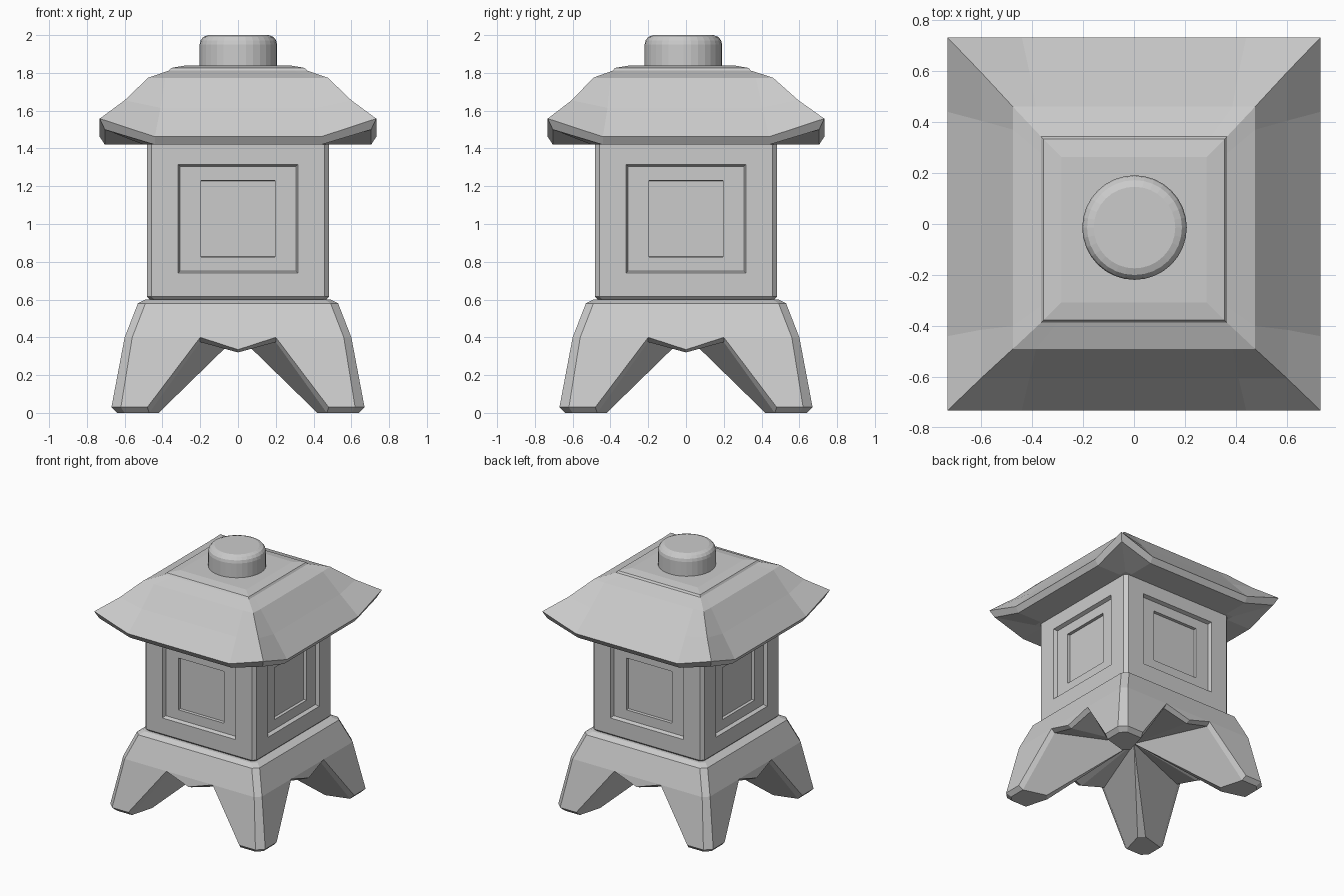
import bpy, bmesh
from math import cos, sin, pi

if "Cube" in bpy.data.objects:
    bpy.data.objects.remove(bpy.data.objects["Cube"])


def finish(name, bm):
    bmesh.ops.remove_doubles(bm, verts=bm.verts, dist=0.0005)
    bmesh.ops.recalc_face_normals(bm, faces=bm.faces)
    me = bpy.data.meshes.new(name)
    bm.to_mesh(me)
    bm.free()
    ob = bpy.data.objects.new(name, me)
    bpy.context.collection.objects.link(ob)
    return ob


def turn(p):
    return (-p[1], p[0], p[2])


def mir(p):
    return (-p[0], p[1], p[2])


def four_sided(name, faces):
    """Repeat the faces of the front side around the four sides."""
    bm = bmesh.new()
    for _ in range(4):
        for f in faces:
            bm.faces.new([bm.verts.new(p) for p in dict.fromkeys(f)])
        faces = [[turn(p) for p in f] for f in faces]
    return finish(name, bm)


def loft(name, rings):
    """Skin a list of equal-length closed rings and cap both ends."""
    bm = bmesh.new()
    vr = [[bm.verts.new(p) for p in r] for r in rings]
    n = len(rings[0])
    for a, b in zip(vr, vr[1:]):
        for i in range(n):
            j = (i + 1) % n
            bm.faces.new((a[i], a[j], b[j], b[i]))
    bm.faces.new(vr[0])
    bm.faces.new(vr[-1])
    return finish(name, bm)


def corner(p, q):
    """Chamfer face between the right end of one side and the next side."""
    return [p, q, turn(mir(q)), turn(mir(p))]


# Four-legged base: right half of the front side
top, lip, mid = (.46, -.49, .60), (.49, -.53, .58), (.56, -.60, .40)
arch, tip = (.20, -.60, .40), (0, -.612, .335)
foot_o, foot_i = (.62, -.67, .03), (.48, -.67, .03)
sole_o, sole_i = (.60, -.64, 0), (.47, -.64, 0)
arch_in, tip_in = (.20, -.57, .375), (0, -.58, .32)
heel, hub, top_c = (.42, -.46, 0), (0, 0, .41), (0, 0, .60)

half = [
    [mid, arch, foot_i, foot_o],
    [foot_o, foot_i, sole_i, sole_o],
    [foot_i, arch, arch_in, sole_i],
    [arch, tip, tip_in, arch_in],
    [sole_i, arch_in, hub, heel],
    [arch_in, tip_in, hub],
]
base = half + [[mir(p) for p in f] for f in half]
base += [
    [mir(lip), lip, mid, arch, mir(arch), mir(mid)],
    [mir(arch), arch, tip],
    [mir(top), top, lip, mir(lip)],
    [mir(top), top, top_c],
    [top, turn(mir(top)), top_c],
    [heel, turn(mir(heel)), hub],
    [sole_o, sole_i, heel, turn(mir(heel)), turn(mir(sole_i)), turn(mir(sole_o))],
    corner(top, lip), corner(lip, mid), corner(mid, foot_o), corner(foot_o, sole_o),
]
four_sided("legged_base", base)


# Lamp chamber with stepped recessed panels
def rect(w, z0, z1, y):
    return [(-w, -y, z0), (w, -y, z0), (w, -y, z1), (-w, -y, z1)]


R = .482
steps = [rect(.457, .615, 1.43, R), rect(.317, .74, 1.315, R),
         rect(.307, .75, 1.305, R - .028), rect(.197, .825, 1.23, R - .028),
         rect(.195, .827, 1.228, R - .05)]
chamber = [[a[i], a[(i + 1) % 4], b[(i + 1) % 4], b[i]]
           for a, b in zip(steps, steps[1:]) for i in range(4)]
low, high, foot = steps[0][1], steps[0][2], (.44, -.465, .598)
chamber += [steps[-1], [mir(foot), foot, low, mir(low)], corner(low, high), corner(foot, low)]
for p in (foot, high):
    c = (0, 0, p[2])
    chamber += [[mir(p), p, c], [p, turn(mir(p)), c]]
four_sided("lamp_chamber", chamber)


# Roof with upswept corners
def roof_ring(r, b, z_mid, z_corner, dy=0):
    pts, out = [(-b, -r, z_mid), (b, -r, z_mid), (r, -r, z_corner)], []
    for _ in range(4):
        out += [(x, y + dy, z) for x, y, z in pts]
        pts = [turn(p) for p in pts]
    return out


loft("roof", [
    roof_ring(.50, .44, 1.42, 1.42),
    roof_ring(.705, .44, 1.42, 1.50),
    roof_ring(.732, .44, 1.462, 1.558),
    roof_ring(.60, .41, 1.615, 1.655, -.005),
    roof_ring(.475, .385, 1.772, 1.775, -.015),
    roof_ring(.365, .30, 1.812, 1.812, -.022),
    roof_ring(.355, .30, 1.826, 1.826, -.022),
    roof_ring(.285, .24, 1.838, 1.838, -.022),
])

# Round knob on top
knob_profile = [(.205, 1.82), (.205, 1.95), (.20, 1.972), (.186, 1.99), (.16, 2.0)]
loft("roof_knob", [[(r * cos(2 * pi * i / 32) + .002, r * sin(2 * pi * i / 32) - .014, z)
                    for i in range(32)] for r, z in knob_profile])
